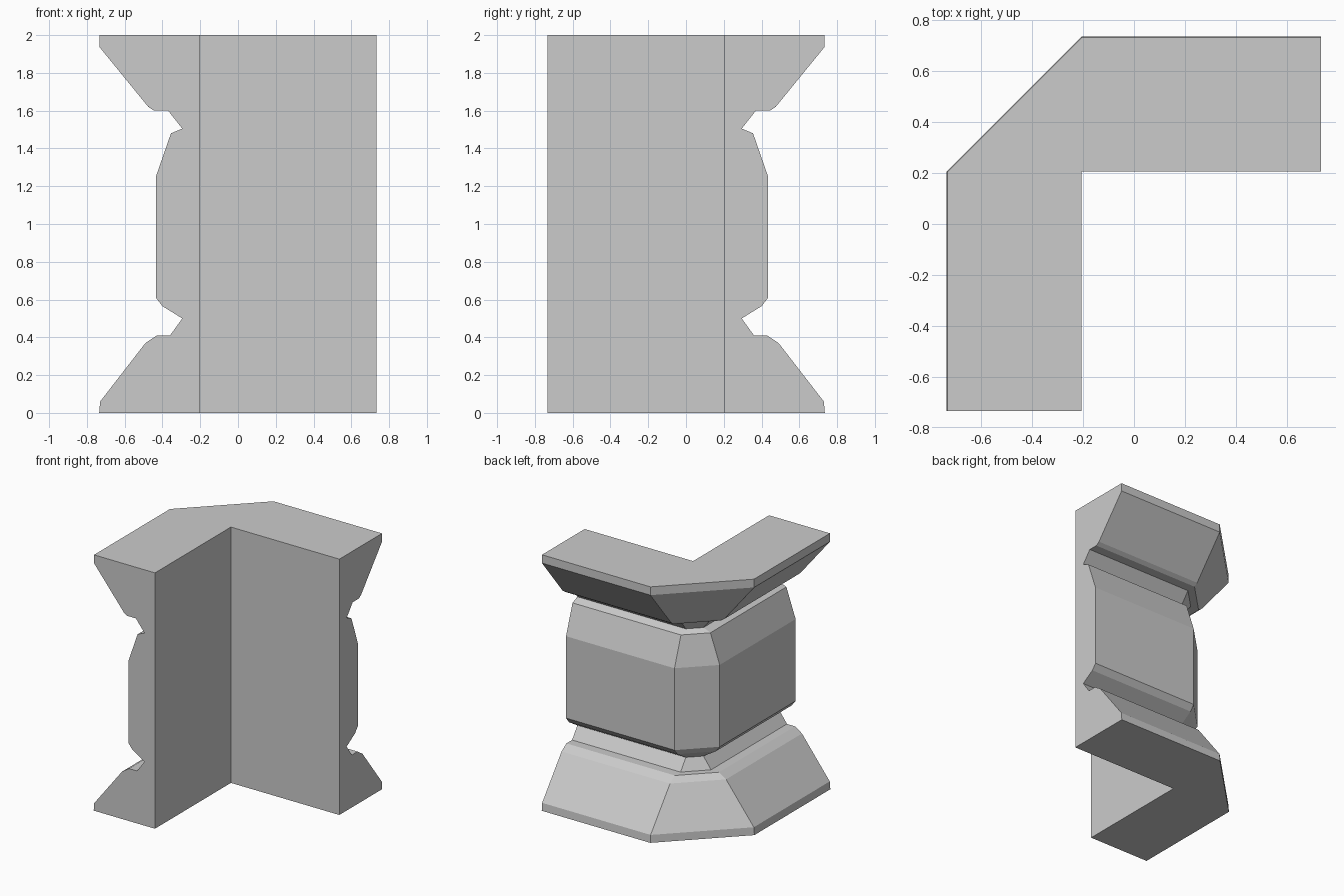
import bpy, bmesh

if "Cube" in bpy.data.objects:
    bpy.data.objects.remove(bpy.data.objects["Cube"])

INNER = 0.205   # inside corner sits at (-INNER, INNER)
END = 0.733     # how far each wing reaches

# Molding profile: (reach from the centre line, height), closed by the flat back
profile = [
    (INNER, 0), (0.735, 0), (0.73, 0.06), (0.49, 0.37), (0.43, 0.41),
    (0.36, 0.41), (0.295, 0.50), (0.40, 0.565), (0.435, 0.61),
    (0.435, 1.25), (0.355, 1.48), (0.295, 1.505), (0.37, 1.60),
    (0.445, 1.60), (0.475, 1.62), (0.732, 1.935), (0.732, 2), (INNER, 2),
]

# Stations along the L: wing end, two sides of the cut corner, other wing end
stations = [
    lambda r: (-r, -END),
    lambda r: (-r, INNER),
    lambda r: (-INNER, r),
    lambda r: (END, r),
]

bm = bmesh.new()
rings = [[bm.verts.new((*place(r), z)) for r, z in profile] for place in stations]

# Skin between neighbouring stations
n = len(profile)
for a, b in zip(rings, rings[1:]):
    for i in range(n):
        j = (i + 1) % n
        if a is rings[1] and i == n - 1:
            continue   # the back has no width at the inside corner
        bm.faces.new((a[i], a[j], b[j], b[i]))

# Flat wing ends
bm.faces.new(rings[0])
bm.faces.new(rings[-1])
bmesh.ops.remove_doubles(bm, verts=bm.verts[:], dist=0.0005)
bmesh.ops.recalc_face_normals(bm, faces=bm.faces[:])

mesh = bpy.data.meshes.new("corner_molding")
bm.to_mesh(mesh)
bm.free()
bpy.context.collection.objects.link(bpy.data.objects.new("corner_molding", mesh))
